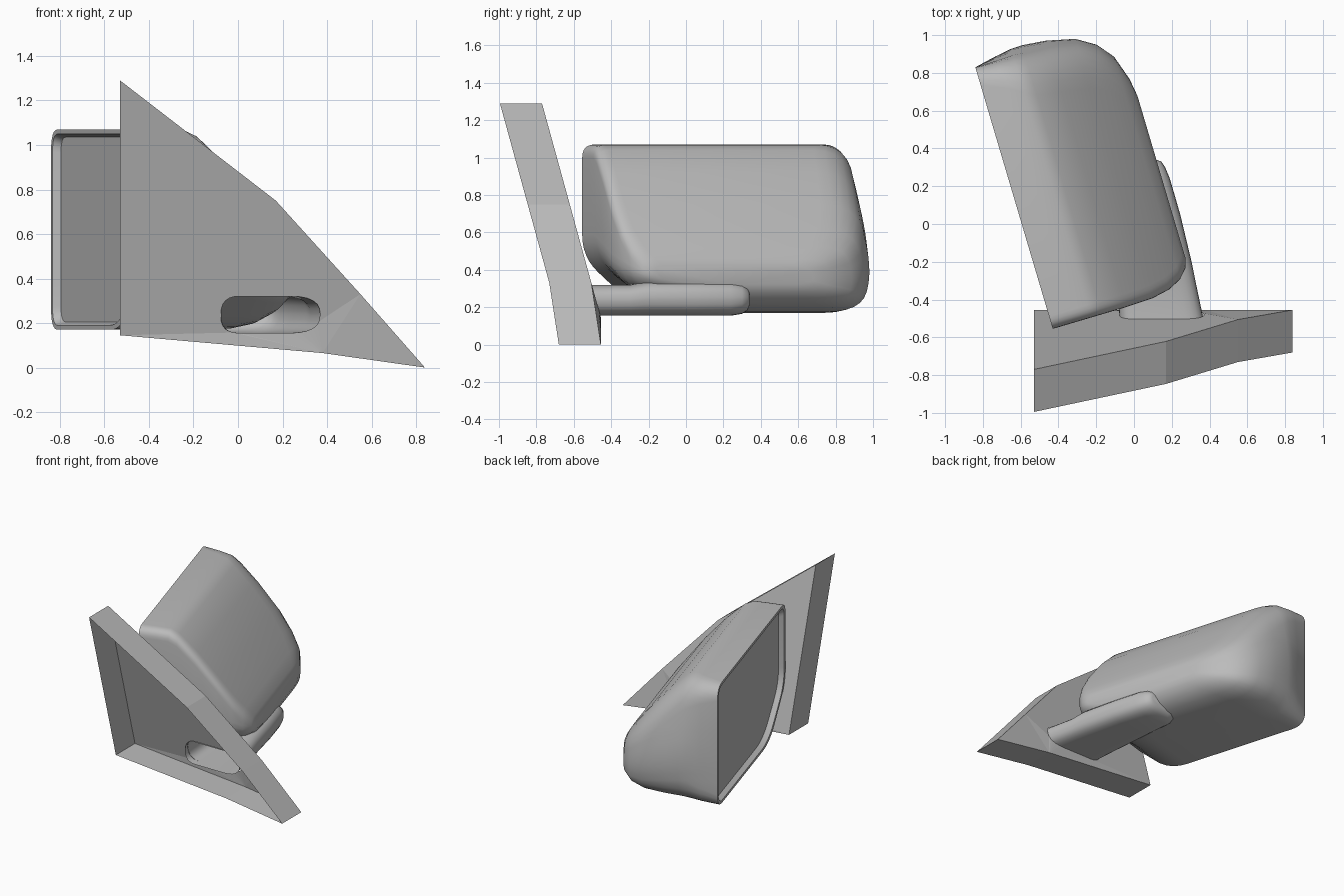
import bpy, bmesh, math
from mathutils import Vector

if "Cube" in bpy.data.objects:
    bpy.data.objects.remove(bpy.data.objects["Cube"], do_unlink=True)

grey = bpy.data.materials.new("plain_grey")
grey.use_nodes = True
grey.diffuse_color = (0.5, 0.5, 0.5, 1)
grey.node_tree.nodes["Principled BSDF"].inputs["Base Color"].default_value = (0.5, 0.5, 0.5, 1)


def finish(bm, name, smooth_angle=None):
    bmesh.ops.recalc_face_normals(bm, faces=bm.faces)
    mesh = bpy.data.meshes.new(name)
    bm.to_mesh(mesh)
    bm.free()
    mesh.materials.append(grey)
    ob = bpy.data.objects.new(name, mesh)
    bpy.context.collection.objects.link(ob)
    if smooth_angle:
        bpy.ops.object.select_all(action='DESELECT')
        ob.select_set(True)
        bpy.context.view_layer.objects.active = ob
        bpy.ops.object.shade_smooth_by_angle(angle=math.radians(smooth_angle))
    return ob


def rounded(corners, radii, steps=6):
    """Round each corner of a 2D polygon with a small curve."""
    pts = []
    n = len(corners)
    for i, r in enumerate(radii):
        p = Vector(corners[i])
        a, b = Vector(corners[i - 1]) - p, Vector(corners[(i + 1) % n]) - p
        a *= min(r / a.length, 0.47)
        b *= min(r / b.length, 0.47)
        for k in range(steps + 1):
            t = k / steps
            pts.append(p + a * (1 - t) ** 2 + b * t ** 2)
    return pts


def loft(rings, cap_first, cap_last):
    bm = bmesh.new()
    loops = [[bm.verts.new(p) for p in ring] for ring in rings]
    n = len(loops[0])
    for lo, hi in zip(loops, loops[1:]):
        for i in range(n):
            j = (i + 1) % n
            bm.faces.new((lo[i], lo[j], hi[j], hi[i]))
    if cap_first:
        bm.faces.new(loops[0])
    if cap_last:
        bm.faces.new(loops[-1])
    return bm


# Housing: sections stacked away from the glass, in a turned frame
origin = Vector((-0.43, -0.555, 0))
along = Vector((-0.284, 0.959, 0))
depth = Vector((0.959, 0.284, 0))


def housing_ring(v, u0, u1, zb, zt, top_in, low_in, r):
    h = zt - zb
    corners = [(u0, zt), (u0, zb + 0.33 * h), (u0 + 0.33, zb),
               (u1 - low_in, zb), (u1, zb + 0.4 * h), (u1 - top_in, zt)]
    radii = [0.07, 0.12, 0.15, r, 0.2, r]
    return [origin + along * p.x + depth * v + Vector((0, 0, p.y))
            for p in rounded(corners, radii)]


sections = [
    # depth, inner end, outer end, bottom, top, corner insets, radius
    (0.035, 0.04, 1.405, 0.205, 1.035, 0, 0, 0.07),
    (0.0, 0.025, 1.42, 0.19, 1.05, 0, 0, 0.08),
    (0.0, 0.0, 1.444, 0.17, 1.07, 0, 0, 0.10),
    (0.12, 0.0, 1.475, 0.17, 1.07, 0.04, 0.02, 0.14),
    (0.21, 0.0, 1.495, 0.17, 1.068, 0.07, 0.04, 0.18),
    (0.27, 0.0, 1.50, 0.17, 1.04, 0.09, 0.05, 0.20),
    (0.40, 0.0, 1.49, 0.17, 0.92, 0.10, 0.06, 0.20),
    (0.55, 0.005, 1.455, 0.175, 0.75, 0.09, 0.06, 0.20),
    (0.65, 0.025, 1.39, 0.195, 0.62, 0.07, 0.05, 0.20),
    (0.72, 0.06, 1.30, 0.23, 0.53, 0.05, 0.04, 0.20),
    (0.765, 0.11, 1.16, 0.28, 0.46, 0.03, 0.03, 0.15),
    (0.78, 0.16, 1.06, 0.32, 0.42, 0.02, 0.02, 0.10),
]
finish(loft([housing_ring(*s) for s in sections], True, True), "mirror_housing", 35)


# Arm: open tube at the base, rounded far end
def arm_ring(y, x0, x1, zb, zt):
    corners = [(x0, zb), (x1, zb), (x1, zt), (x0, zt)]
    return [Vector((p.x, y, p.y)) for p in rounded(corners, [0.08, 0.13, 0.13, 0.08])]


arm = [(-0.515, -0.075, 0.37, 0.155, 0.32), (-0.3, -0.09, 0.325, 0.155, 0.32),
       (-0.2, -0.10, 0.305, 0.155, 0.34), (0.05, -0.12, 0.245, 0.155, 0.34),
       (0.24, -0.14, 0.19, 0.155, 0.34), (0.30, -0.13, 0.165, 0.165, 0.33),
       (0.33, -0.11, 0.145, 0.185, 0.31), (0.34, -0.08, 0.12, 0.21, 0.285)]
finish(loft([arm_ring(*s) for s in arm], False, True), "support_arm", 40)


# Base: leaning triangular plate with a skirt, open to the front
def plate_y(z):
    return -0.455 - 0.275 * max(0, z - 0.145)


outline = [(-0.53, 1.29), (0.17, 0.75), (0.55, 0.33), (0.84, 0.0), (0.38, 0.065), (-0.53, 0.145)]
bm = bmesh.new()
back = [bm.verts.new((x, plate_y(z), z)) for x, z in outline]
front = [bm.verts.new((x, plate_y(z) - 0.225, z)) for x, z in outline]
hole = [bm.verts.new((p.x, plate_y(p.z), p.z)) for p in arm_ring(*arm[0])]
rim = []
for loop in (back, hole):
    rim += [bm.edges.new((loop[i - 1], loop[i])) for i in range(len(loop))]
bmesh.ops.triangle_fill(bm, edges=rim, use_beauty=True, normal=(0, 1, 0.275))
for i in range(len(back)):
    bm.faces.new((back[i - 1], back[i], front[i], front[i - 1]))
finish(bm, "mounting_base")
